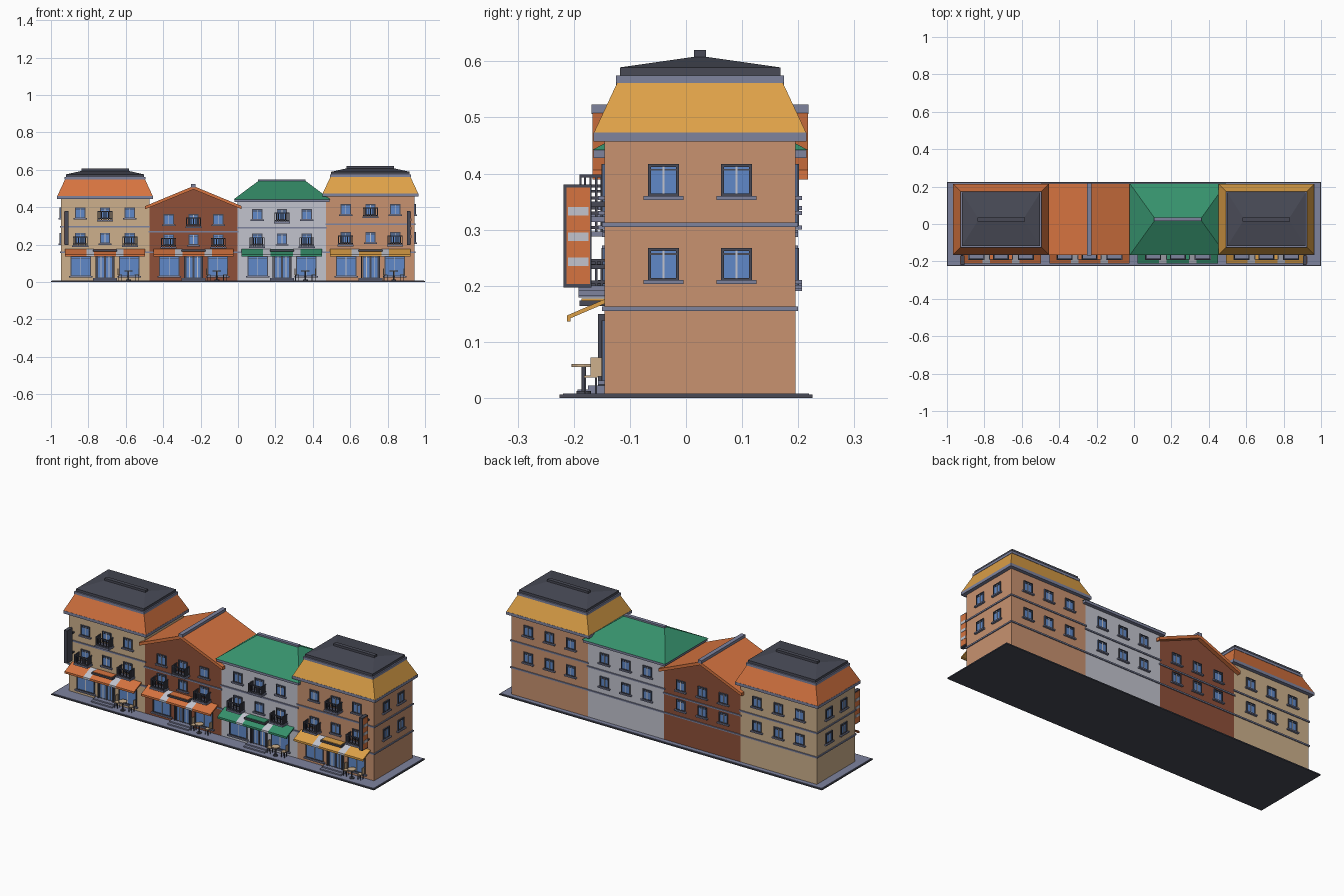
import bpy
import bmesh
from mathutils import Vector

cube = bpy.data.objects.get("Cube")
if cube:
    bpy.data.objects.remove(cube, do_unlink=True)

COLOURS = {
    "cream": (205, 176, 140), "brick": (142, 80, 57), "pale": (194, 196, 206),
    "salmon": (200, 146, 112), "orange": (214, 116, 64), "green": (54, 145, 108),
    "yellow": (222, 161, 72), "slate": (72, 74, 86), "stone": (126, 131, 158),
    "glass": (96, 137, 200),
}


def make_material(name, rgb):
    lin = [((c / 255 + 0.055) / 1.055) ** 2.4 for c in rgb] + [1]
    m = bpy.data.materials.new(name)
    m.use_nodes = True
    m.diffuse_color = lin
    m.node_tree.nodes["Principled BSDF"].inputs["Base Color"].default_value = lin
    return m


MATS = {n: make_material(n, c) for n, c in COLOURS.items()}
parts = {}


def mesh_for(name, mat):
    return parts.setdefault((name, mat), bmesh.new()) if (name, mat) not in parts else parts[(name, mat)]


def loft(name, mat, low, high):
    """Solid between two matching outlines."""
    bm = mesh_for(name, mat)
    a = [bm.verts.new(p) for p in low]
    b = [bm.verts.new(p) for p in high]
    n = len(a)
    bm.faces.new(a[::-1])
    bm.faces.new(b)
    for i in range(n):
        j = (i + 1) % n
        bm.faces.new((a[i], a[j], b[j], b[i]))


def rect(x0, x1, y0, y1, z):
    return [(x0, y0, z), (x1, y0, z), (x1, y1, z), (x0, y1, z)]


def box(name, mat, x0, x1, y0, y1, z0, z1):
    loft(name, mat, rect(x0, x1, y0, y1, z0), rect(x0, x1, y0, y1, z1))


def along_y(name, mat, pts, y0, y1):
    loft(name, mat, [(x, y0, z) for x, z in pts], [(x, y1, z) for x, z in pts])


def along_x(name, mat, pts, x0, x1):
    loft(name, mat, [(x0, y, z) for y, z in pts], [(x1, y, z) for y, z in pts])


def disc(name, mat, x, y, z, r, h):
    bm = mesh_for(name, mat)
    geo = bmesh.ops.create_cone(bm, cap_ends=True, segments=12, radius1=r, radius2=r, depth=h)
    bmesh.ops.translate(bm, verts=geo["verts"], vec=Vector((x, y, z)))


FRONT, BACK = -0.145, 0.195
HALF = 0.2365


def wall_box(side, cx, name, mat, u0, u1, d0, d1, z0, z1):
    """Box on a wall: u runs along the wall, d is distance out of it."""
    if side == "front":
        box(name, mat, cx + u0, cx + u1, FRONT - d1, FRONT - d0, z0, z1)
    elif side == "back":
        box(name, mat, cx + u0, cx + u1, BACK + d0, BACK + d1, z0, z1)
    else:
        s = 1 if side == "right" else -1
        xs = sorted((cx + s * (HALF + d0), cx + s * (HALF + d1)))
        box(name, mat, *xs, u0, u1, z0, z1)


def window(side, cx, u, z, w=0.055, h=0.058, sill=True, tag="window"):
    def put(part, mat, *dims):
        wall_box(side, cx, f"{tag}_{part}", mat, *dims)
    l, r, t, e = u - w / 2, u + w / 2, z + h, 0.005
    put("pane", "glass", l, r, -0.005, 0.002, z, t)
    put("frame", "slate", l, l + e, 0, 0.006, z, t)
    put("frame", "slate", r - e, r, 0, 0.006, z, t)
    put("frame", "slate", l, r, 0, 0.006, t - e, t)
    put("frame", "slate", l, r, 0, 0.006, z, z + e)
    put("mullion", "pale", u - 0.002, u + 0.002, 0, 0.004, z + e, t - e)
    put("rail", "slate", l, r, 0, 0.004, t - 0.012, t - 0.009)
    if sill:
        put("sill", "stone", l - 0.008, r + 0.008, 0, 0.012, z - 0.006, z + 0.001)


def balcony(cx, u, z):
    l, r, depth = u - 0.04, u + 0.04, 0.045

    def put(part, mat, *dims):
        wall_box("front", cx, "balcony_" + part, mat, *dims)
    put("slab", "stone", l - 0.003, r + 0.003, 0, depth + 0.002, z - 0.018, z - 0.009)
    for h in (z - 0.005, z + 0.034):
        put("rail", "slate", l, r, depth - 0.005, depth, h, h + 0.005)
        for a in (l, r - 0.004):
            put("rail", "slate", a, a + 0.004, 0, depth, h, h + 0.005)
    for i in range(9):
        a = l + i * 0.0095
        put("bars", "slate", a, a + 0.004, depth - 0.004, depth, z - 0.009, z + 0.036)
    for i in range(4):
        for a in (l, r - 0.004):
            d = 0.003 + i * 0.01
            put("bars", "slate", a, a + 0.004, d, d + 0.004, z - 0.009, z + 0.036)


def awning(cx, colour):
    edges = (-0.215, -0.1, -0.06, 0.06, 0.1, 0.215)
    slope = [(FRONT, 0.176), (FRONT, 0.168), (-0.206, 0.142), (-0.206, 0.136), (-0.212, 0.136), (-0.212, 0.147)]
    for i in range(5):
        mat = "pale" if i % 2 else colour
        along_x("awning_" + mat, mat, slope, cx + edges[i], cx + edges[i + 1])
    # fascia board above the awning
    box("shop_board", "slate", cx - 0.065, cx + 0.065, -0.19, FRONT, 0.164, 0.174)
    box("shop_board_plate", colour, cx - 0.058, cx + 0.058, -0.186, FRONT, 0.174, 0.177)


def shopfront(cx):
    for u in (-0.13, 0.13):
        window("front", cx, u, 0.03, 0.11, 0.108, True, "shop_window")
    for u in (-0.021, 0.021):
        window("front", cx, u, 0.018, 0.042, 0.122, False, "shop_door")
    for u in (-0.05, 0.044):
        wall_box("front", cx, "door_post", "slate", u, u + 0.006, 0, 0.012, 0.008, 0.15)
    wall_box("front", cx, "door_step", "stone", -0.065, 0.065, 0, 0.03, 0.008, 0.022)
    wall_box("front", cx, "door_step", "stone", -0.065, 0.065, 0, 0.048, 0.008, 0.015)
    # cafe table and chairs
    tx, ty = cx + 0.125, -0.182
    disc("table_top", "cream", tx, ty, 0.058, 0.022, 0.005)
    disc("table_leg", "slate", tx, ty, 0.032, 0.004, 0.048)
    disc("table_leg", "slate", tx, ty, 0.01, 0.013, 0.004)
    for s in (-1, 1):
        x = tx + s * 0.044
        box("chair_seat", "cream", x - 0.011, x + 0.011, -0.182, -0.158, 0.036, 0.04)
        back = x + s * 0.011
        box("chair_back", "cream", back - 0.002, back + 0.002, -0.17, -0.15, 0.038, 0.072)
        for dx in (-0.01, 0.008):
            for y in (-0.181, -0.162):
                box("chair_leg", "slate", x + dx, x + dx + 0.003, y, y + 0.003, 0.008, 0.037)


def mansard(cx, z, colour):
    def tier(name, mat, a, b, z0, z1):
        outs = [rect(cx - HALF - g, cx + HALF + g, FRONT - g, BACK + g, h) for g, h in ((a, z0), (b, z1))]
        loft(name, mat, *outs)
    tier("cornice", "stone", 0.02, 0.02, z, z + 0.016)
    tier("mansard_roof", colour, 0.019, -0.023, z + 0.016, z + 0.106)
    tier("upper_cornice", "stone", -0.02, -0.02, z + 0.104, z + 0.118)
    tier("roof_cap", "slate", -0.027, -0.027, z + 0.118, z + 0.132)
    loft("roof_top", "slate", rect(cx - HALF + 0.027, cx + HALF - 0.027, FRONT + 0.027, BACK - 0.027, z + 0.132),
         rect(cx - 0.125, cx + 0.125, 0.015, 0.035, z + 0.151))
    box("roof_ridge", "slate", cx - 0.127, cx + 0.127, 0.014, 0.036, z + 0.145, z + 0.163)


def hip(cx, z):
    box("cornice", "stone", cx - 0.254, cx + 0.254, FRONT - 0.02, BACK + 0.02, z, z + 0.014)
    loft("hip_roof", "green", rect(cx - 0.258, cx + 0.258, FRONT - 0.022, BACK + 0.022, z + 0.014),
         rect(cx - 0.125, cx + 0.125, 0.018, 0.032, z + 0.113))
    box("hip_ridge", "stone", cx - 0.127, cx + 0.127, 0.015, 0.035, z + 0.106, z + 0.12)


def gable(cx, z):
    along_y("gable_wall", "brick", [(cx - HALF, z - 0.01), (cx + HALF, z - 0.01), (cx + HALF, z), (cx, z + 0.097),
                                    (cx - HALF, z)], FRONT, BACK)
    along_y("gable_roof", "orange", [(cx - 0.258, z - 0.01), (cx, z + 0.096), (cx + 0.258, z - 0.01),
                                     (cx + 0.258, z + 0.007), (cx, z + 0.114), (cx - 0.258, z + 0.007)],
            FRONT - 0.022, BACK + 0.022)
    box("gable_ridge", "stone", cx - 0.012, cx + 0.012, FRONT - 0.023, BACK + 0.023, z + 0.107, z + 0.124)


def house(cx, wall, accent, top, band, lift, outer=None):
    box(wall + "_walls", wall, cx - HALF, cx + HALF, FRONT, BACK, 0.006, top)
    for z in (0.155, band):
        box("floor_band", "stone", cx - HALF - 0.005, cx + HALF + 0.005, FRONT - 0.005, BACK + 0.005, z, z + 0.008)
    for floor, z in enumerate((0.155 + lift, band + lift)):
        for col in (-1, 0, 1):
            u = col * 0.1325
            window("back", cx, u, z)
            with_balcony = (col == 0) == (floor == 1)
            window("front", cx, u, z, sill=not with_balcony)
            if with_balcony:
                balcony(cx, u, z)
        if outer:
            for u in (-0.04, 0.09):
                window(outer, cx, u, z)
    awning(cx, accent)
    shopfront(cx)


def blade_sign(x, s):
    box("sign_board", "slate", x - 0.01, x + 0.01, -0.218, -0.168, 0.197, 0.38)
    for z in (0.23, 0.34):
        box("sign_bracket", "slate", x - 0.004, x + 0.004, -0.17, FRONT, z, z + 0.008)
    xs = sorted((x + s * 0.009, x + s * 0.012))
    box("sign_panel", "orange", *xs, -0.213, -0.171, 0.203, 0.375)
    xs = sorted((x + s * 0.011, x + s * 0.0135))
    for z in (0.235, 0.28, 0.325):
        box("sign_stripe", "pale", *xs, -0.21, -0.174, z, z + 0.015)


# Pavement
box("ground_slab", "slate", -1, 1, -0.225, 0.225, 0, 0.006)
box("pavement", "stone", -0.994, 0.994, -0.219, 0.219, 0.006, 0.008)

# Houses from right to left along the street front
X = [-0.711, -0.238, 0.235, 0.708]
house(X[0], "cream", "orange", 0.445, 0.291, 0.05, "left")
house(X[1], "brick", "orange", 0.395, 0.264, 0.042)
house(X[2], "pale", "green", 0.428, 0.287, 0.045)
house(X[3], "salmon", "yellow", 0.457, 0.305, 0.054, "right")
mansard(X[0], 0.443, "orange")
gable(X[1], 0.399)
hip(X[2], 0.428)
mansard(X[3], 0.457, "yellow")
blade_sign(-0.917, -1)
blade_sign(0.913, 1)

# Turn the collected parts into objects
for (name, mat), bm in parts.items():
    bmesh.ops.recalc_face_normals(bm, faces=bm.faces[:])
    me = bpy.data.meshes.new(name)
    bm.to_mesh(me)
    bm.free()
    me.materials.append(MATS[mat])
    bpy.context.scene.collection.objects.link(bpy.data.objects.new(name, me))
